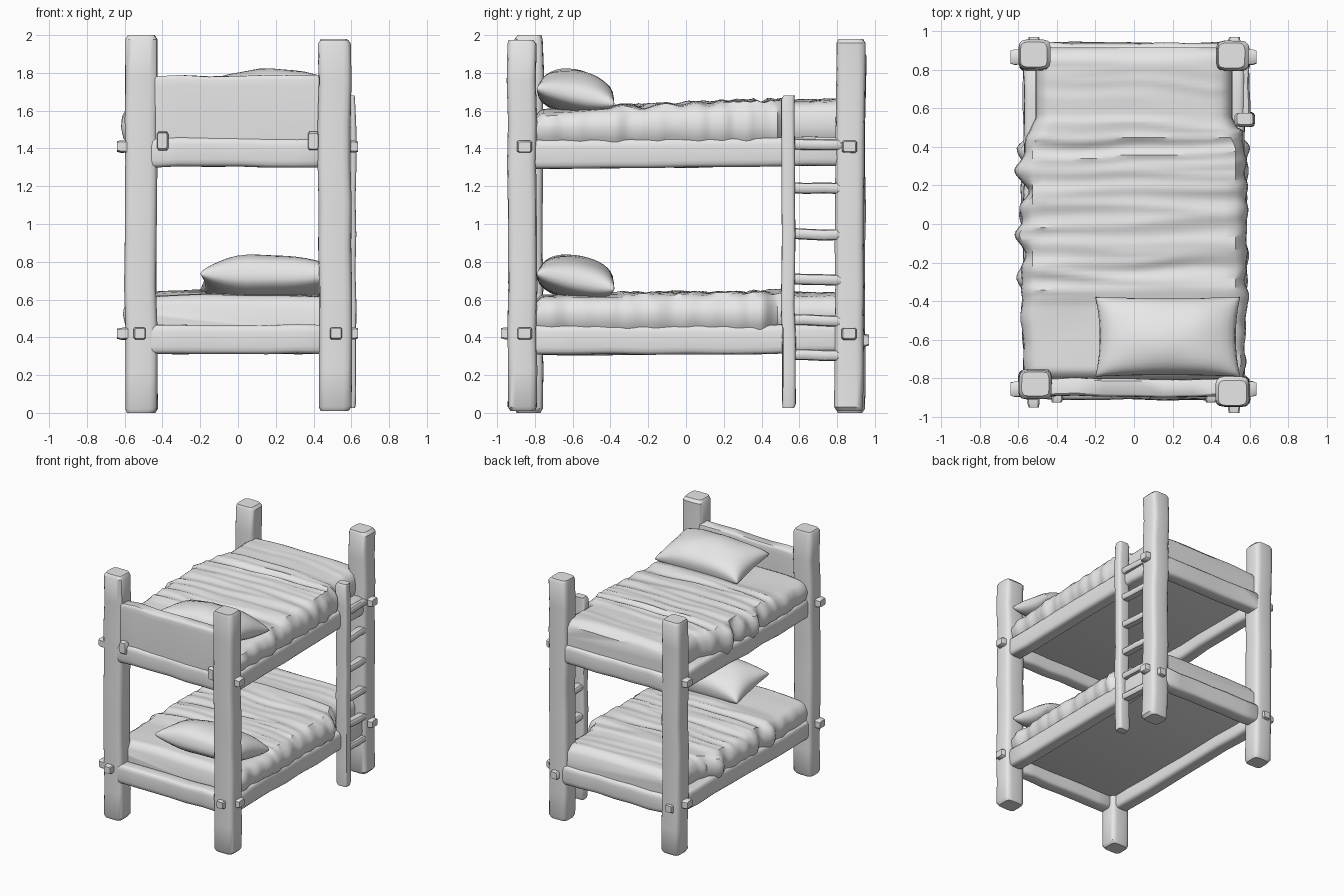
import bpy, bmesh, math, random
from mathutils import Vector, Matrix, noise

random.seed(4)
if "Cube" in bpy.data.objects:
    bpy.data.objects.remove(bpy.data.objects["Cube"])

grey = bpy.data.materials.new("plain grey")
grey.use_nodes = True
grey.diffuse_color = (0.8, 0.8, 0.8, 1)
grey.node_tree.nodes["Principled BSDF"].inputs["Base Color"].default_value = (0.8, 0.8, 0.8, 1)


def finish(name, bm, angle=40):
    bmesh.ops.recalc_face_normals(bm, faces=bm.faces)
    mesh = bpy.data.meshes.new(name)
    bm.to_mesh(mesh)
    bm.free()
    mesh.materials.append(grey)
    obj = bpy.data.objects.new(name, mesh)
    bpy.context.collection.objects.link(obj)
    bpy.ops.object.select_all(action="DESELECT")
    obj.select_set(True)
    bpy.context.view_layer.objects.active = obj
    bpy.ops.object.shade_smooth_by_angle(angle=math.radians(angle))


def loft(name, rings):
    """Skin a list of closed point loops and cap both ends."""
    bm = bmesh.new()
    loops = [[bm.verts.new(p) for p in ring] for ring in rings]
    n = len(loops[0])
    for a, b in zip(loops, loops[1:]):
        for i in range(n):
            j = (i + 1) % n
            bm.faces.new((a[i], a[j], b[j], b[i]))
    bm.faces.new(loops[0])
    bm.faces.new(loops[-1])
    finish(name, bm)


def beam(name, start, end, width, height, rough=0.005, segments=6, sides=16, power=0.42):
    """Rough-hewn timber with a rounded square section and worn ends."""
    start, end = Vector(start), Vector(end)
    axis = end - start
    length = axis.length
    axis.normalize()
    if abs(axis.z) > 0.8:
        side, up = Vector((1, 0, 0)), Vector((0, 1, 0))
    else:
        up = Vector((0, 0, 1))
        side = up.cross(axis)
    worn = min(0.022, length * 0.15)
    stations = [(0, 0.84), (worn, 1)]
    stations += [(length * i / segments, 1) for i in range(1, segments)]
    stations += [(length - worn, 1), (length, 0.84)]
    rings = []
    for dist, scale in stations:
        shift = side * random.uniform(-rough, rough) + up * random.uniform(-rough, rough)
        ring = []
        for k in range(sides):
            t = math.tau * (k + 0.5) / sides
            c, s = math.cos(t), math.sin(t)
            u = math.copysign(abs(c) ** power, c) * width / 2
            v = math.copysign(abs(s) ** power, s) * height / 2
            grow = scale + random.uniform(-rough, rough) * 2
            ring.append(start + axis * dist + shift + (side * u + up * v) * grow)
        rings.append(ring)
    loft(name, rings)


def peg(name, start, end, width=0.065, height=0.065):
    beam(name, start, end, width, height, 0.002, 2, 8, 0.3)


# Corner posts
beam("front_right_post", (-0.515, -0.83, 0), (-0.515, -0.83, 2.0), 0.17, 0.15, segments=9)
beam("front_left_post", (0.515, -0.865, 0.01), (0.51, -0.87, 1.975), 0.175, 0.155, segments=9)
beam("back_right_post", (-0.51, 0.87, 0), (-0.515, 0.875, 1.91), 0.165, 0.155, segments=9)
beam("back_left_post", (0.515, 0.865, 0.01), (0.51, 0.87, 1.98), 0.165, 0.155, segments=9)


def blanket_width(y):
    """Half width of the bedding along the bed."""
    if y < -0.45:
        return 0.565 + 0.02 * (y + 0.8) / 0.35
    if y < 0.4:
        return 0.585
    return max(0.51, 0.585 - (y - 0.4) * 0.5)


def bedding(name, hem, top_head, top_foot, seed):
    """Mattress under a wrinkled blanket that hangs over the side rails."""
    rows, cols = 96, 20
    y0, y1 = -0.81, 0.915
    rings = []
    for r in range(rows + 1):
        t = r / rows
        y = y0 + (y1 - y0) * t
        covered = min(1, max(0, (y + 0.42) / 0.08))
        top = top_head + (top_foot - top_head) * t
        # Ends of the mattress roll over softly
        end_drop = 0.055 * (max(0, 1 - (y1 - y) / 0.07) ** 2 + max(0, 1 - (y - y0) / 0.06) ** 2)
        sides = []
        for sgn in (-1, 1):
            w = blanket_width(y)
            w += (0.025 + 0.03 * covered) * (y < 0.5) * noise.noise(Vector((sgn * 5, y * 9, seed)))
            low = hem + 0.025 * noise.noise(Vector((sgn * 3, y * 8, seed + 2)))
            edge = [(w - 0.05, hem - 0.05), (w - 0.012, low), (w, hem + 0.055),
                    (w - 0.005, top - 0.075), (w - 0.025, top - 0.035)]
            sides.append([Vector((sgn * x, y, z - end_drop * (z > hem + 0.1))) for x, z in edge])
        ring = sides[0]
        for c in range(cols + 1):
            u = 2 * c / cols - 1
            x = u * (blanket_width(y) - 0.06)
            # Cross folds drift a little as they run from side to side
            drift = y + 0.05 * noise.noise(Vector((x * 2, y * 2, seed)))
            fold = noise.noise(Vector((x * 0.6, drift * 11, seed + 7)))
            crease = (1 - abs(fold) * 2.2) * 0.018 * covered * (0.35 if y > 0.55 else 1)
            soft = 0.012 * noise.noise(Vector((x * 3, y * 3, seed + 4)))
            z = top - end_drop + crease + soft - 0.014 * u ** 4
            ring.append(Vector((x, y, z)))
        rings.append(ring + sides[1][::-1])
    loft(name, rings)


def pillow(name, centre, tilt):
    """Plump cushion with pinched, pointed corners, sunk a little into the bed."""
    n = 18
    bm = bmesh.new()
    turn = Matrix.Translation(centre) @ Matrix.Rotation(tilt, 4, "X")
    for puff_height in (-0.1, 0.14):
        grid = []
        for i in range(n + 1):
            u = math.sin(math.pi * (i / n - 0.5))
            row = []
            for j in range(n + 1):
                v = math.sin(math.pi * (j / n - 0.5))
                x = 0.375 * u * (1 - 0.06 * (1 - v * v))
                y = 0.21 * v * (1 - 0.05 * (1 - u * u))
                puff = max(0, 1 - u * u) ** 0.4 * max(0, 1 - v * v) ** 0.36
                z = puff_height * puff * (1 + 0.1 * noise.noise(Vector((x * 6, y * 6, centre[2]))))
                row.append(bm.verts.new(turn @ Vector((x, y, z))))
            grid.append(row)
        for i in range(n):
            for j in range(n):
                bm.faces.new((grid[i][j], grid[i + 1][j], grid[i + 1][j + 1], grid[i][j + 1]))
    bmesh.ops.remove_doubles(bm, verts=bm.verts, dist=0.0005)
    finish(name, bm, 60)


# Two bunks: frame, base board, bedding, pillow and pegs
for level, z, head, foot, seed in (("lower", 0.39, 0.625, 0.635, 11), ("upper", 1.38, 1.605, 1.665, 29)):
    for side, sx in (("right", -1), ("left", 1)):
        beam(f"{level}_{side}_rail", (sx * 0.515, -0.82, z - 0.008), (sx * 0.515, 0.85, z + 0.004),
             0.12, 0.155, segments=8)
    beam(f"{level}_head_rail", (-0.47, -0.85, z), (0.47, -0.855, z), 0.115, 0.155)
    beam(f"{level}_foot_rail", (-0.47, 0.88, z), (0.47, 0.88, z), 0.12, 0.155)
    beam(f"{level}_base_board", (0, -0.84, z + 0.045), (0, 0.86, z + 0.045), 0.98, 0.05, 0, 2, 8, 0.08)
    bedding(f"{level}_bedding", z + 0.075, head, foot, seed)
    pillow(f"{level}_pillow", (0.175, -0.585, head + 0.07), -0.2)
    for end, y in (("front", -0.855), ("back", 0.865)):
        for side, out in (("right", -0.64), ("left", 0.635)):
            peg(f"{level}_{end}_{side}_side_peg", (out * 0.8, y, z + 0.03), (out, y, z + 0.03), 0.08)

# Pegs through the end faces of the posts
for side, sx in (("right", -1), ("left", 1)):
    peg(f"lower_head_{side}_peg", (sx * 0.52, -0.8, 0.42), (sx * 0.52, -0.95 - 0.015 * (sx + 1), 0.42))
    peg(f"lower_foot_{side}_peg", (sx * 0.52, 0.86, 0.385), (sx * 0.52, 0.97, 0.385))
    peg(f"upper_head_{side}_peg", (sx * 0.4, -0.84, 1.44), (sx * 0.4, -0.925, 1.44), 0.06, 0.1)

# Headboard panel
beam("headboard", (-0.46, -0.845, 1.595), (0.46, -0.85, 1.595), 0.095, 0.38, 0.005, 6, 16, 0.2)

# Ladder beside the back left post
beam("ladder_rail", (0.578, 0.543, 0.025), (0.573, 0.541, 1.68), 0.1, 0.072, 0.005, 9)
for i, z in enumerate((0.305, 0.49, 0.705, 0.945, 1.19, 1.42)):
    beam(f"ladder_rung_{i}", (0.57, 0.53, z + 0.004), (0.56, 0.83, z - 0.004), 0.07, 0.058, 0.003, 3, 10, 0.7)
